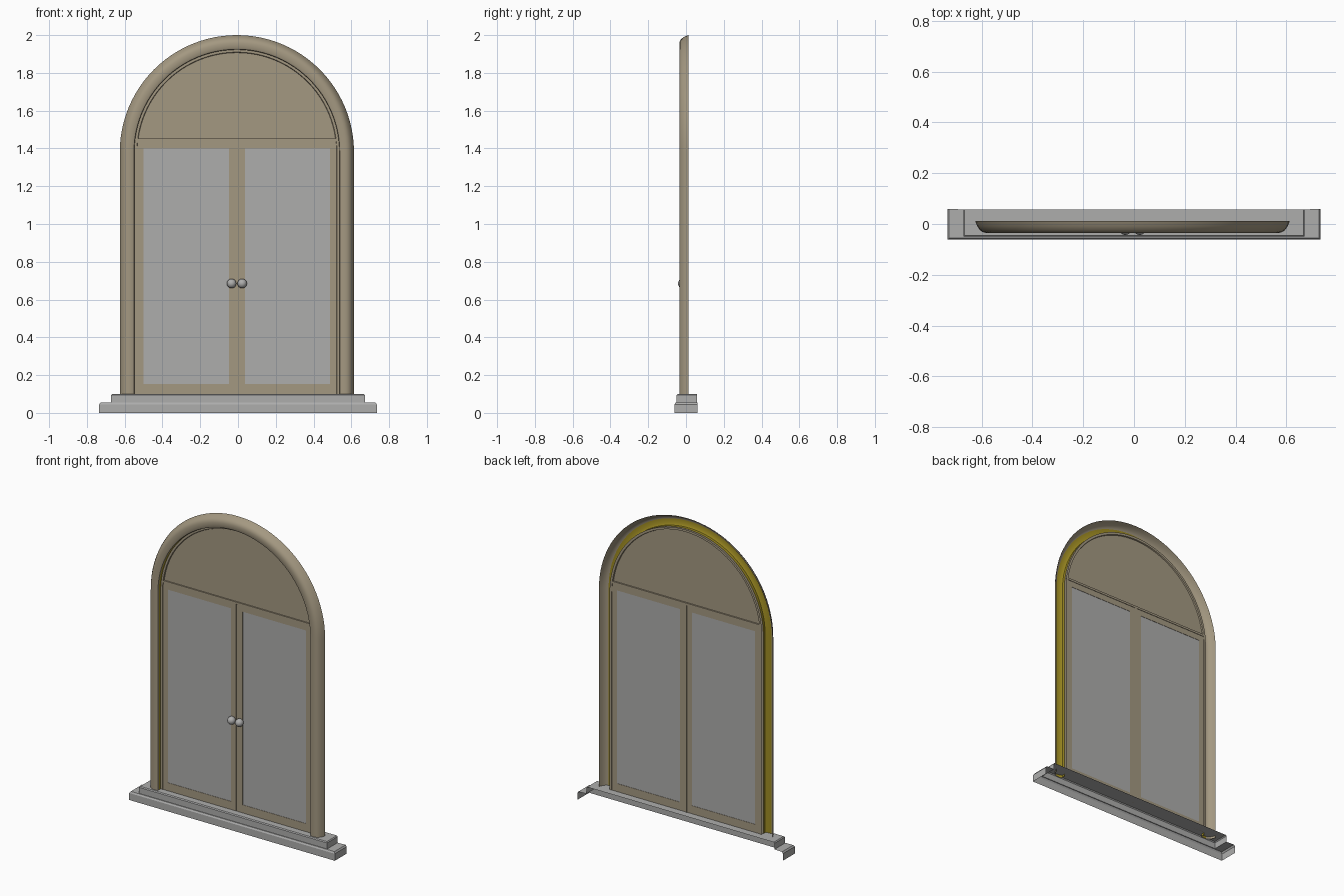
import bpy, bmesh, math

if "Cube" in bpy.data.objects:
    bpy.data.objects.remove(bpy.data.objects["Cube"])

CX = -0.006      # window sits slightly off the sill centre
SPRING = 1.38    # height where the arch begins


def material(name, rgb):
    m = bpy.data.materials.new(name)
    m.diffuse_color = (*rgb, 1)
    m.use_nodes = True
    m.node_tree.nodes["Principled BSDF"].inputs["Base Color"].default_value = m.diffuse_color
    return m


TAN = material("tan_wood", (0.37, 0.315, 0.22))
GREY = material("grey_stone", (0.42, 0.42, 0.415))
YELLOW = material("yellow_liner", (0.33, 0.25, 0.015))


def finish(name, bm, mat, smooth=None, recalc=True):
    if recalc:
        bmesh.ops.recalc_face_normals(bm, faces=bm.faces)
    me = bpy.data.meshes.new(name)
    bm.to_mesh(me)
    bm.free()
    me.materials.append(mat)
    ob = bpy.data.objects.new(name, me)
    bpy.context.collection.objects.link(ob)
    if smooth:
        bpy.ops.object.select_all(action='DESELECT')
        ob.select_set(True)
        bpy.context.view_layer.objects.active = ob
        bpy.ops.object.shade_smooth_by_angle(angle=math.radians(smooth))
    return ob


def skin(bm, rings):
    """Join consecutive open rings of points with quads."""
    vs = [[bm.verts.new(p) for p in r] for r in rings]
    for a, b in zip(vs, vs[1:]):
        for i in range(len(a) - 1):
            bm.faces.new((a[i], a[i + 1], b[i + 1], b[i]))
    return vs


def arch(name, profile, mat, z0, n=48):
    """Sweep an open (radius, y) profile up one leg, round the arch and down."""
    bm = bmesh.new()
    rings = [[(CX + r, y, z0) for r, y in profile]]
    for i in range(n + 1):
        a = math.pi * i / n
        rings.append([(CX + r * math.cos(a), y, SPRING + r * math.sin(a)) for r, y in profile])
    rings.append([(CX - r, y, z0) for r, y in profile])
    skin(bm, rings)
    return finish(name, bm, mat, 35)


def box(name, x0, x1, y0, y1, z0, z1, mat):
    bm = bmesh.new()
    bmesh.ops.create_cube(bm, size=1)
    for v in bm.verts:
        v.co = ((x0 + x1) / 2 + v.co.x * (x1 - x0),
                (y0 + y1) / 2 + v.co.y * (y1 - y0),
                (z0 + z1) / 2 + v.co.z * (z1 - z0))
    return finish(name, bm, mat)


# Stepped sill: hollow shell, open at back and bottom
bm = bmesh.new()
steps = [(0.735, -0.061, 0.06, 0), (0.735, -0.061, 0.06, 0.045), (0.728, -0.055, 0.06, 0.055),
         (0.672, -0.05, 0.057, 0.055), (0.672, -0.05, 0.057, 0.094), (0.667, -0.045, 0.057, 0.1)]
rings = skin(bm, [[(-w, b, z), (-w, f, z), (w, f, z), (w, b, z)] for w, f, b, z in steps])
bm.faces.new(rings[-1])
finish("sill", bm, GREY)

# Outer arched casing, open at the back
arch("casing", [(0.62, 0.012), (0.612, -0.008), (0.601, -0.024), (0.59, -0.032), (0.578, -0.035),
                (0.552, -0.035), (0.545, -0.031), (0.543, -0.024)], TAN, 0.085)
# Yellow liner: jamb face and hidden return behind the casing front
arch("casing_liner", [(0.582, -0.0325), (0.556, -0.0325), (0.543, -0.024), (0.543, -0.006)], YELLOW, 0.085)
# Inner stop bead that the doors close against
arch("stop_bead", [(0.543, -0.006), (0.53, -0.006), (0.527, 0.0), (0.53, 0.01), (0.545, 0.01)], TAN, 0.1)

# Fanlight panel above the doors
bm = bmesh.new()
r, zb = 0.535, 1.445
a0 = math.asin((zb - SPRING) / r)
pts = []
for i in range(49):
    a = a0 + (math.pi - 2 * a0) * i / 48
    pts.append(bm.verts.new((CX + r * math.cos(a), 0.002, SPRING + r * math.sin(a))))
bm.faces.new(pts)
finish("fanlight_panel", bm, TAN)
box("transom", CX - 0.53, CX + 0.53, -0.006, 0.011, 1.438, 1.452, TAN)

# Pair of doors: stiles, rails, pane and knob
for side, s in (("left", -1), ("right", 1)):
    def part(name, a, b, y0, y1, z0, z1, mat):
        x0, x1 = sorted((CX + s * a, CX + s * b))
        box(side + "_" + name, x0, x1, y0, y1, z0, z1, mat)
    part("inner_stile", 0.005, 0.042, -0.003, 0.008, 0.1, 1.44, TAN)
    part("outer_stile", 0.494, 0.532, -0.003, 0.008, 0.1, 1.44, TAN)
    part("bottom_rail", 0.042, 0.494, -0.003, 0.008, 0.1, 0.152, TAN)
    part("top_rail", 0.042, 0.494, -0.003, 0.008, 1.4, 1.44, TAN)
    part("pane", 0.04, 0.496, -0.001, 0.006, 0.15, 1.402, GREY)
    bm = bmesh.new()
    bmesh.ops.create_uvsphere(bm, u_segments=24, v_segments=12, radius=0.025)
    bmesh.ops.translate(bm, verts=bm.verts, vec=(CX + s * 0.028, -0.018, 0.685))
    finish(side + "_knob", bm, GREY, 60)

# Narrow strip closing the gap between the doors
box("meeting_strip", CX - 0.006, CX + 0.006, 0.001, 0.011, 0.1, 1.44, TAN)
